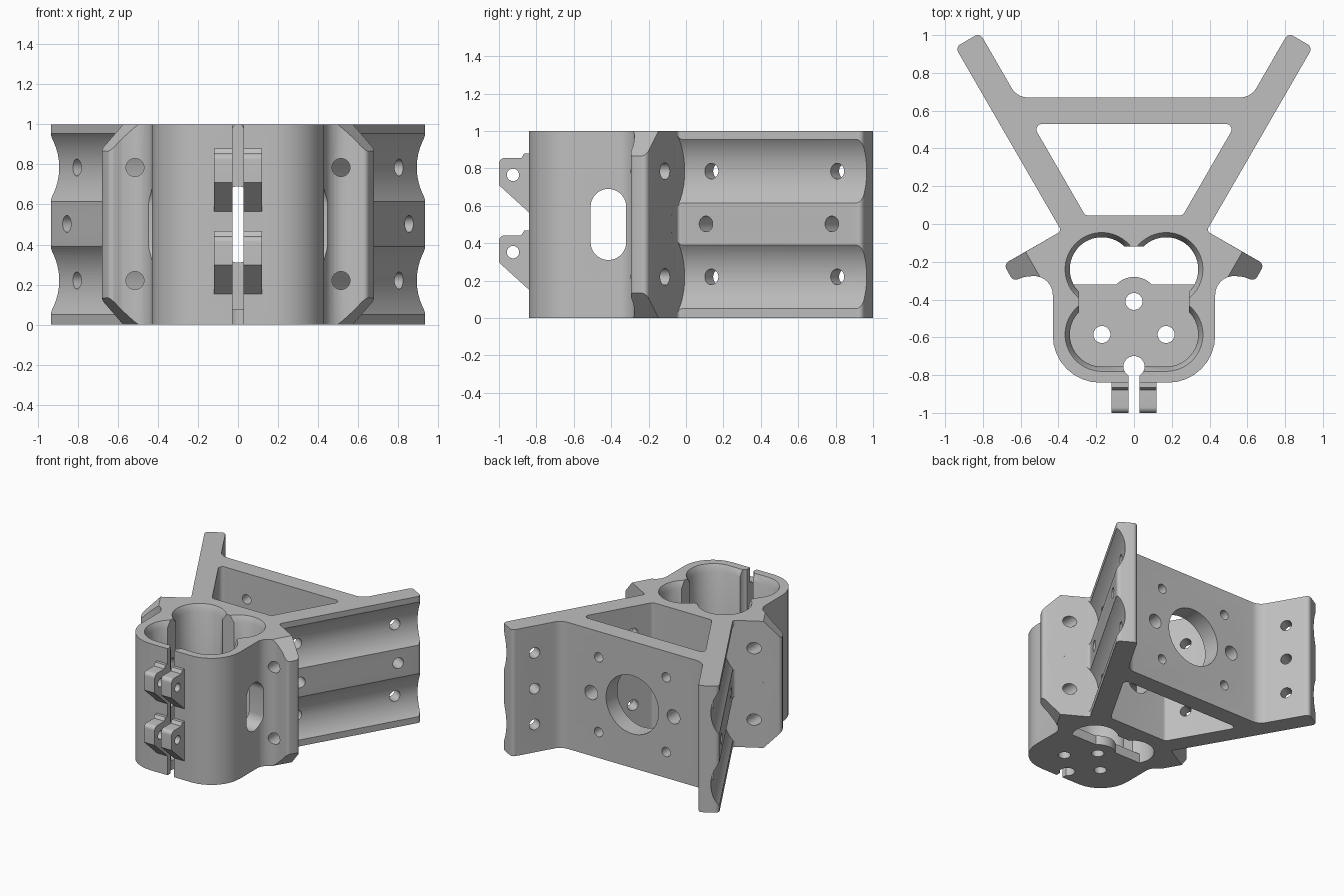
import bpy
import bmesh
from math import cos, sin, tau, copysign, tan
from mathutils import Vector

if "Cube" in bpy.data.objects:
    bpy.data.objects.remove(bpy.data.objects["Cube"], do_unlink=True)

X, Y, Z = Vector((1, 0, 0)), Vector((0, 1, 0)), Vector((0, 0, 1))
PLAN, SIDE, FRONT = (X, Y, Z), (Y, Z, X), (X, Z, Y)

grey = bpy.data.materials.new("plain grey")
grey.use_nodes = True
grey.diffuse_color = (0.52, 0.52, 0.52, 1)
grey.node_tree.nodes["Principled BSDF"].inputs["Base Color"].default_value = (0.52, 0.52, 0.52, 1)


def ring(cx, cy, r, dx=0, dy=0, n=48):
    """Circle, or a capsule when stretched by dx or dy."""
    angles = [(i + 0.5) * tau / n for i in range(n)]
    return [(cx + r * cos(t) + copysign(dx, cos(t)),
             cy + r * sin(t) + copysign(dy, sin(t))) for t in angles]


def box(x0, x1, y0, y1):
    return [(x0, y0), (x1, y0), (x1, y1), (x0, y1)]


def fillet(corners, steps=8):
    """Polygon whose (x, y, radius) corners are rounded."""
    out = []
    for i, (x, y, r) in enumerate(corners):
        p = Vector((x, y))
        if r == 0:
            out.append(p)
            continue
        u = (Vector(corners[i - 1][:2]) - p).normalized()
        v = (Vector(corners[(i + 1) % len(corners)][:2]) - p).normalized()
        half = u.angle(v) / 2
        c = p + (u + v).normalized() * (r / sin(half))
        a, b = p + u * (r / tan(half)) - c, p + v * (r / tan(half)) - c
        for k in range(steps + 1):
            w = k / steps
            ang = a.angle(b)
            out.append(c + (a * sin((1 - w) * ang) + b * sin(w * ang)) / sin(ang))
    return out


def mirrored(half):
    return half + [(-x, y, r) for x, y, r in reversed(half)]


def prism(name, pts, w0, w1, axes=PLAN, top=None):
    """Extrude a profile along the third axis; top gives a tapered end."""
    u, v, w = axes
    bm = bmesh.new()
    low = [bm.verts.new(u * p[0] + v * p[1] + w * w0) for p in pts]
    high = [bm.verts.new(u * p[0] + v * p[1] + w * w1) for p in (top or pts)]
    bm.faces.new(low)
    bm.faces.new(high)
    for i in range(len(low)):
        bm.faces.new((low[i - 1], low[i], high[i], high[i - 1]))
    bmesh.ops.recalc_face_normals(bm, faces=bm.faces)
    mesh = bpy.data.meshes.new(name)
    bm.to_mesh(mesh)
    bm.free()
    mesh.materials.append(grey)
    ob = bpy.data.objects.new(name, mesh)
    bpy.context.collection.objects.link(ob)
    return ob


def combine(target, tool, operation="DIFFERENCE"):
    mod = target.modifiers.new("combine", "BOOLEAN")
    mod.operation, mod.solver, mod.object = operation, "EXACT", tool
    bpy.context.view_layer.objects.active = target
    bpy.ops.object.modifier_apply(modifier=mod.name)
    bpy.data.objects.remove(tool, do_unlink=True)


# Main extrusion: arms, crossbar, wings and clamp body in one outline
outline = mirrored([
    (-0.619, 0.67, 0.1), (-0.816, 1.011, 0.03), (-0.946, 0.936, 0.03),
    (-0.384, -0.037, 0.02), (-0.69, -0.213, 0.03), (-0.64, -0.302, 0.03),
    (-0.58, -0.28, 0.05), (-0.43, -0.265, 0.1), (-0.43, -0.84, 0.25)])
bracket = prism("clamp_bracket", fillet(outline), 0, 1)


def cut(pts, w0, w1, axes=PLAN, top=None):
    combine(bracket, prism("cutter", pts, w0, w1, axes, top))


# Clamp ears on the front
EAR_LEVELS = (0.765, 0.352)
for z in EAR_LEVELS:
    ear = fillet([(-1, z - 0.055, 0), (-1, z + 0.09, 0.03), (-0.88, z + 0.09, 0),
                  (-0.865, z + 0.115, 0), (-0.8, z + 0.115, 0), (-0.8, z - 0.237, 0)])
    combine(bracket, prism("ear", ear, -0.12, 0.12, SIDE), "UNION")

# Trapezoid window behind the crossbar
cut(fillet(mirrored([(-0.538, 0.53, 0.03), (-0.258, 0.045, 0.03)])), -0.1, 1.1)

# Four-lobed pocket with a partial floor
pocket = prism("pocket", ring(0, -0.585, 0.17, dx=0.17), -0.1, 1.1)
for x in (-0.17, 0.17):
    combine(pocket, prism("lobe", ring(x, -0.24, 0.17), -0.1, 1.1), "UNION")
combine(pocket, prism("core", box(-0.29, 0.29, -0.7, -0.12), -0.1, 1.1), "UNION")
combine(pocket, prism("floor", box(-0.5, 0.5, -0.9, -0.32), -0.2, 0.075))
combine(pocket, prism("floor_tab", ring(0, -0.41, 0.13), -0.2, 0.075))
combine(bracket, pocket)

# Bevelled pocket rim
cut(ring(0, -0.585, 0.165, dx=0.17), 0.94, 1.01, top=ring(0, -0.585, 0.2, dx=0.17))
for x in (-0.17, 0.17):
    cut(ring(x, -0.24, 0.165), 0.94, 1.01, top=ring(x, -0.24, 0.2))

# Floor holes
for x, y in ((0, -0.41), (-0.17, -0.585), (0.17, -0.585)):
    cut(ring(x, y, 0.045, n=32), -0.1, 0.2)

# Clamp gap with its round relief, and the ear bolt holes
cut(ring(0, -0.755, 0.056, n=32), -0.1, 1.1)
cut(box(-0.028, 0.028, -1.1, -0.75), -0.1, 1.1)
for z in EAR_LEVELS:
    cut(ring(-0.925, z, 0.033, n=32), -0.2, 0.2, SIDE)

# Cable slots through both sides and the rear wall
cut(ring(-0.415, 0.5, 0.095, dy=0.095), -0.7, 0.7, SIDE)
cut(ring(0, 0.5, 0.095, dy=0.095), -0.2, 0.1, FRONT)

# Crossbar: large bore, side holes and corner holes
cut(ring(0, 0.5, 0.23, n=64), 0.45, 0.75, FRONT)
for side in (-1, 1):
    cut(ring(side * 0.36, 0.5, 0.056, n=32), 0.45, 0.75, FRONT)
    for z in (0.205, 0.795):
        cut(ring(side * 0.295, z, 0.037, n=32), 0.45, 0.75, FRONT)

# Arms and wings
for side in (-1, 1):
    along = Vector((side * 0.5, 0.866, 0))
    outward = Vector((side * 0.866, -0.5, 0))
    for z in (0.22, 0.785):
        # Tube grooves in the arms and bolt holes in the wings
        cut(ring(0.561, z, 0.27, n=96), 0.16, 1.4, (outward, Z, along))
        cut(ring(side * 0.515, z, 0.045, n=32), -0.4, -0.04, FRONT)
    for z in (0.22, 0.503, 0.785):
        for a in (0.326, 1.103):
            cut(ring(a, z, 0.042, n=32), 0.1, 0.5, (along, Z, outward))
    # Sloped wing corners, above and below
    for flip in (0, 1):
        wedge = [(s, abs(flip - z)) for s, z in ((0.551, 1.02), (0.9, 0.671), (0.9, 1.02))]
        if flip:
            wedge = [(0.551, -0.02), (0.9, 0.329), (0.9, -0.02)]
        cut(wedge, -0.04, 0.5, (outward, Z, along))

bpy.ops.object.select_all(action="DESELECT")
bracket.select_set(True)
bpy.context.view_layer.objects.active = bracket
bpy.ops.object.shade_smooth_by_angle(angle=0.5)
